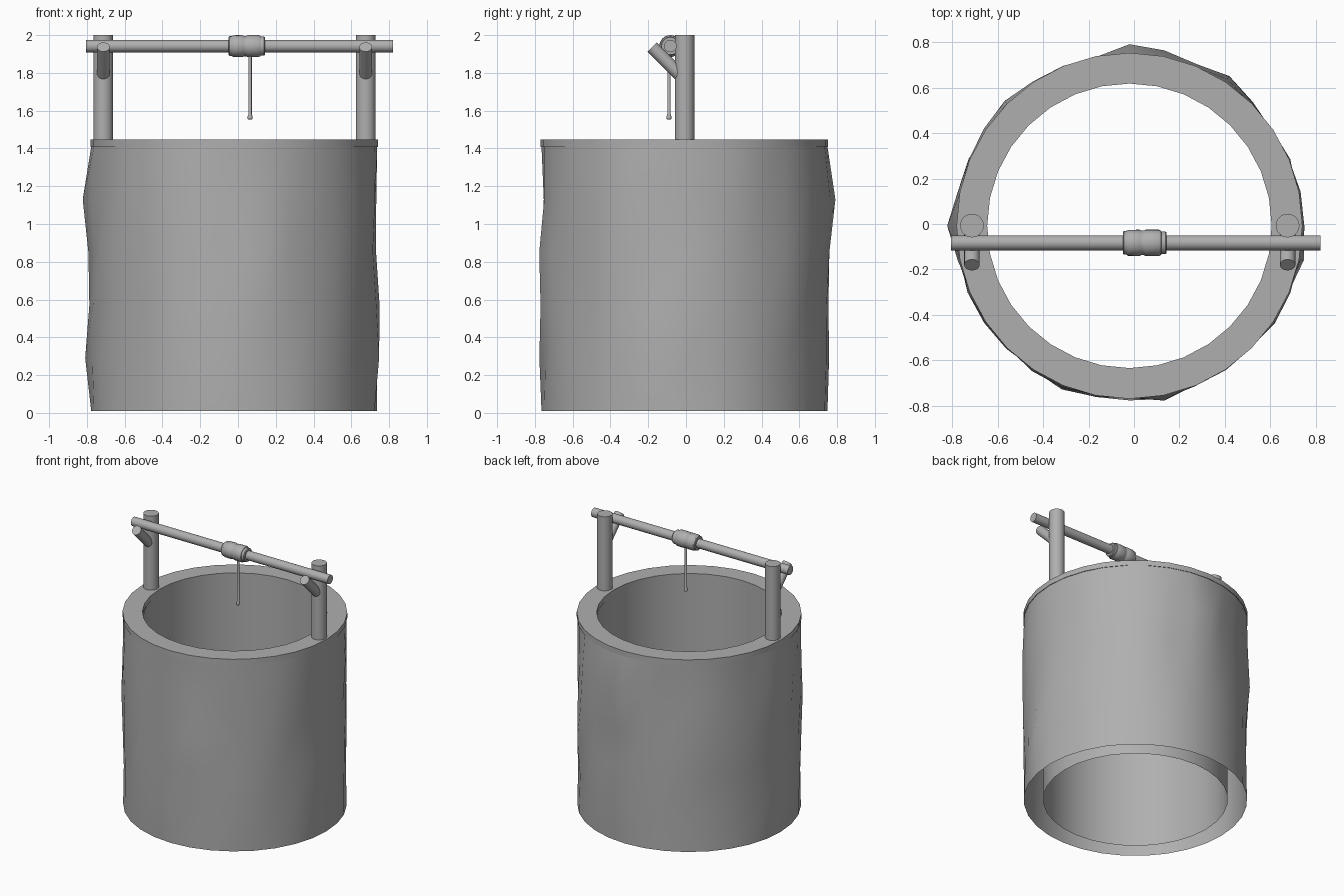
import bpy, bmesh, math, random
from mathutils import Vector, Matrix

if "Cube" in bpy.data.objects:
    bpy.data.objects.remove(bpy.data.objects["Cube"])

random.seed(4)
SEG = 32
CX, CY = -0.02, -0.008          # centre of the well ring

grey = bpy.data.materials.new("mid_grey")
grey.diffuse_color = (.43, .43, .43, 1)
grey.use_nodes = True
grey.node_tree.nodes["Principled BSDF"].inputs["Base Color"].default_value = grey.diffuse_color


def finish(name, bm, angle=35, fix=True):
    if fix:
        bmesh.ops.recalc_face_normals(bm, faces=bm.faces)
    me = bpy.data.meshes.new(name)
    bm.to_mesh(me)
    bm.free()
    me.materials.append(grey)
    ob = bpy.data.objects.new(name, me)
    bpy.context.collection.objects.link(ob)
    bpy.ops.object.select_all(action='DESELECT')
    ob.select_set(True)
    bpy.context.view_layer.objects.active = ob
    bpy.ops.object.shade_smooth_by_angle(angle=math.radians(angle))
    return ob


def lathe(name, profile, origin, axis=(0, 0, 1), seg=SEG, closed=False,
          cap=False, bump=None, flip=False):
    """Spin (radius, height) points around an axis; bump(row, col) offsets the radius."""
    bm = bmesh.new()
    mat = Matrix.Translation(origin) @ Vector((0, 0, 1)).rotation_difference(Vector(axis)).to_matrix().to_4x4()
    rows = []
    for j, (r, h) in enumerate(profile):
        row = []
        for i in range(seg):
            a = 2 * math.pi * i / seg
            rr = r + (bump(j, i) if bump else 0)
            row.append(bm.verts.new(mat @ Vector((rr * math.cos(a), rr * math.sin(a), h))))
        rows.append(row)
    pairs = list(zip(rows, rows[1:]))
    if closed:
        pairs.append((rows[-1], rows[0]))
    for a, b in pairs:
        for i in range(seg):
            k = (i + 1) % seg
            f = [a[i], a[k], b[k], b[i]]
            bm.faces.new(f[::-1] if flip else f)
    if cap:
        bm.faces.new(rows[0][::-1])
        bm.faces.new(rows[-1])
    return finish(name, bm, fix=closed or cap)


def rod(name, p, q, r, seg=24):
    p, q = Vector(p), Vector(q)
    d = q - p
    return lathe(name, [(r, 0), (r, d.length)], p, d.normalized(), seg, cap=True)


# Rough outer wall: five bands, bulging lumps at chosen columns plus light noise
lumps = {(4, 16): .045, (3, 16): .015, (1, 16): .032, (2, 16): .01, (1, 31): .025,
         (2, 31): .01, (4, 8): .042, (3, 8): .01, (2, 8): .005, (4, 7): .03, (3, 25): .027,
         (2, 25): .02, (3, 5): .035, (4, 5): .02, (2, 22): .022, (3, 12): .02,
         (4, 0): -.005, (3, 0): -.006, (3, 19): .012, (4, 24): -.012}


def rough(j, i):
    if j in (0, 5):
        return 0
    return lumps.get((j, i), random.uniform(-.009, .014))


lathe("outer_wall", [(.757, .01 + .28 * j) for j in range(6)], (CX, CY, 0), bump=rough)

# Inner wall, leaving the underside between the two walls open
lathe("inner_wall", [(.626, .01), (.626, 1.415)], (CX + .004, CY + .004, 0), flip=True)

# Flat rim
lathe("rim", [(.626, 1.408), (.761, 1.408), (.761, 1.447), (.626, 1.447)], (CX, CY, 0), closed=True)

# Posts with angled braces
for side, x in (("left", -.713), ("right", .676)):
    rod(side + "_post", (x, -.007, 1.42), (x, -.007, 2), .052)
    rod(side + "_brace", (x, -.18, 1.937), (x, -.015, 1.772), .034)

# Crossbar
rod("crossbar", (-.805, -.083, 1.942), (.82, -.083, 1.942), .033)

# Rope drum on the crossbar
lathe("rope_drum",
      [(.03, -.052), (.048, -.052), (.052, -.048), (.052, -.037), (.057, -.03), (.058, .02),
       (.054, .028), (.054, .04), (.058, .048), (.058, .106), (.054, .115),
       (.05, .117), (.05, .135), (.046, .14), (.03, .14)],
      (.003, -.083, 1.942), (1, 0, 0), 24, cap=True)

# Hanging rope with a small knot at its end
lathe("rope", [(.009, 1.553), (.013, 1.557), (.013, 1.57), (.009, 1.58), (.009, 1.93)],
      (.064, -.09, 0), seg=12, cap=True)
